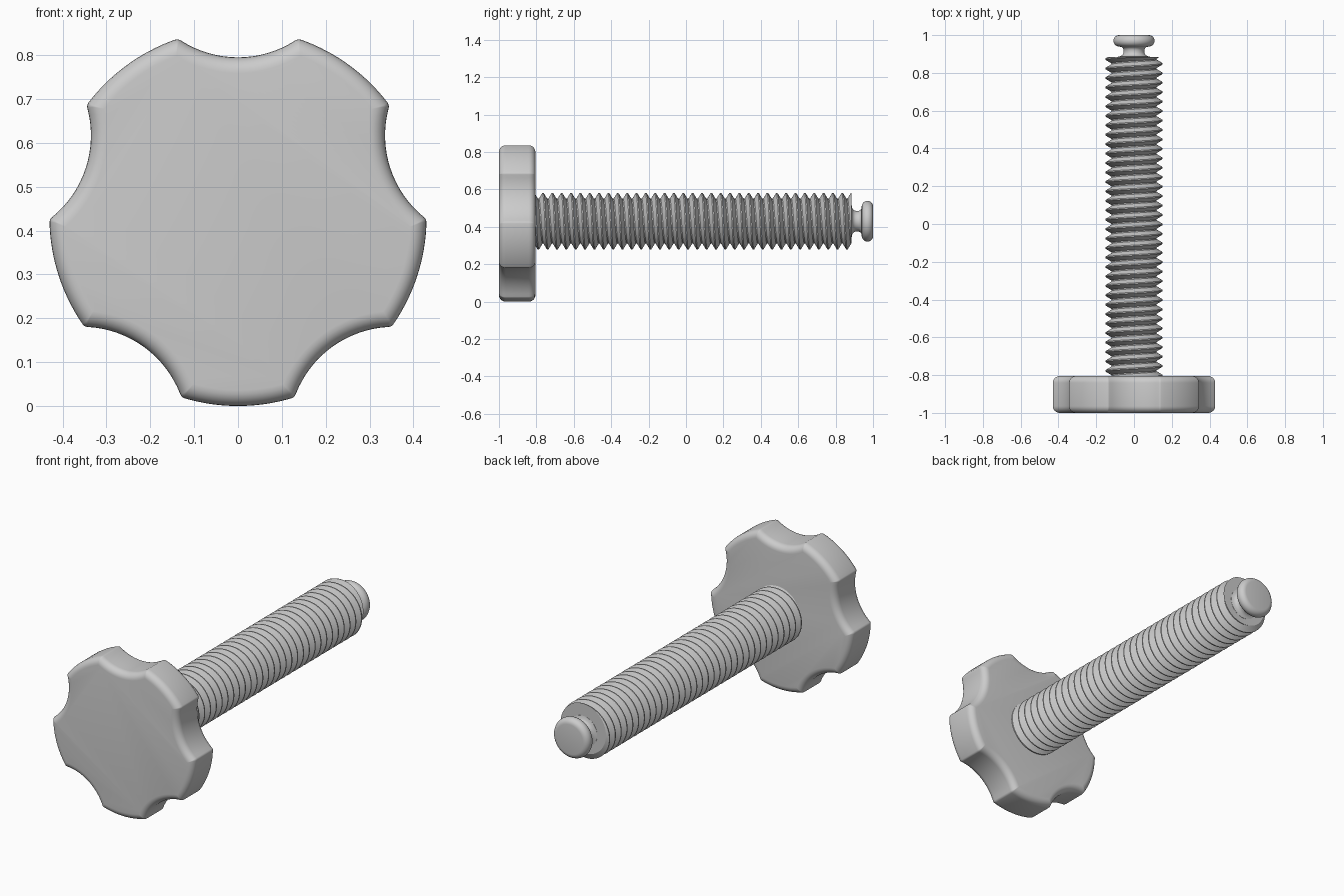
import bpy, bmesh, math

cube = bpy.data.objects.get("Cube")
if cube:
    bpy.data.objects.remove(cube, do_unlink=True)

AXIS_Z = 0.43
TAU = math.tau

grey = bpy.data.materials.new("plain grey")
grey.use_nodes = True
grey.diffuse_color = (0.6, 0.6, 0.6, 1)
grey.node_tree.nodes["Principled BSDF"].inputs["Base Color"].default_value = (0.6, 0.6, 0.6, 1)


def polar(r, a, y):
    return (r * math.cos(a), y, AXIS_Z + r * math.sin(a))


def skin(name, rings, closed=True, angle=35):
    """Bridge equal-length rings of points, close the open ends, shade smooth."""
    bm = bmesh.new()
    rows = [[bm.verts.new(p) for p in ring] for ring in rings]
    n = len(rows[0])
    for a, b in zip(rows, rows[1:]):
        for j in range(n if closed else n - 1):
            k = (j + 1) % n
            bm.faces.new((a[j], a[k], b[k], b[j]))
    bmesh.ops.remove_doubles(bm, verts=bm.verts, dist=1e-5)
    bmesh.ops.holes_fill(bm, edges=[e for e in bm.edges if e.is_boundary], sides=0)
    bmesh.ops.recalc_face_normals(bm, faces=bm.faces)
    mesh = bpy.data.meshes.new(name)
    bm.to_mesh(mesh)
    bm.free()
    mesh.materials.append(grey)
    obj = bpy.data.objects.new(name, mesh)
    bpy.context.collection.objects.link(obj)
    bpy.ops.object.select_all(action='DESELECT')
    obj.select_set(True)
    bpy.context.view_layer.objects.active = obj
    bpy.ops.object.shade_smooth_by_angle(angle=math.radians(angle))
    return obj


# Knob: five-lobed outline, inset by d for the rounded rims
def knob_outline(d, y, radius=0.43, scallop=0.24, centre=0.605, fillet=0.016):
    f = max(fillet - d, 0.003)
    R, s = radius - d, scallop + d
    # fillet circle lies inside the lobe and touches the scallop
    q = R - f
    t = math.acos((q * q + centre ** 2 - (s + f) ** 2) / (2 * q * centre))
    fx, fy = q * math.cos(t), q * math.sin(t)
    a = math.atan2(fy, fx - centre)
    half = []
    for i in range(9):                       # scallop, from its middle outward
        b = math.pi + (a - math.pi) * i / 8
        half.append((centre + s * math.cos(b), s * math.sin(b)))
    for i in range(1, 6):                    # rounded corner
        b = a - math.pi + (t - a + math.pi) * i / 5
        half.append((fx + f * math.cos(b), fy + f * math.sin(b)))
    for i in range(1, 9):                    # lobe, to its middle
        b = t + (math.pi / 5 - t) * i / 8
        half.append((R * math.cos(b), R * math.sin(b)))
    sector = [(u, -v) for u, v in half[-2:0:-1]] + half
    ring = []
    for k in range(5):
        for u, v in sector:
            ring.append(polar(math.hypot(u, v), math.atan2(v, u) + math.pi / 2 + k * TAU / 5, y))
    return ring


FRONT, BACK, RIM, STEPS = -1.0, -0.805, 0.036, 6
rim = [(RIM * (1 - math.sin(i / STEPS * math.pi / 2)),
        RIM * (1 - math.cos(i / STEPS * math.pi / 2))) for i in range(STEPS + 1)]
rings = [knob_outline(d, FRONT + h) for d, h in rim]
rings += [knob_outline(d, BACK - h) for d, h in reversed(rim)]
skin("knob", rings)

# Threaded shaft: right-handed helical ridge, trimmed flat at both ends
PITCH, ROOT, CREST, START, END, SIDES = 0.05, 0.12, 0.152, -0.83, 0.885, 64
KNOTS = [(0, ROOT), (0.12, ROOT), (0.5, CREST), (0.62, CREST), (1, ROOT)]


def thread_radius(phase):
    phase %= 1
    for (p0, r0), (p1, r1) in zip(KNOTS, KNOTS[1:]):
        if phase <= p1:
            return r0 + (r1 - r0) * (phase - p0) / (p1 - p0)


rows = []
for turn in range(-2, math.ceil((END - START) / PITCH) + 2):
    for p, _ in KNOTS[:-1]:
        row = []
        for j in range(SIDES + 1):
            y = START + PITCH * (turn + p + j / SIDES)
            y = min(max(y, START), END)
            r = thread_radius((y - START) / PITCH - j / SIDES + 1e-9)
            row.append(polar(r, -(j % SIDES) * TAU / SIDES, y))
        rows.append(row)
skin("threaded_shaft", rows, closed=False, angle=30)

# Swivel tip: filleted neck and rounded button
profile = [(0.085, 0.875), (0.085, 0.886), (0.07, 0.889), (0.06, 0.896), (0.055, 0.907),
           (0.055, 0.922), (0.059, 0.932), (0.068, 0.938), (0.082, 0.939)]
for i in range(11):
    a = -math.pi / 2 + math.pi * i / 10
    profile.append((0.08 + 0.029 * math.cos(a), 0.97 + 0.03 * math.sin(a)))
skin("swivel_tip", [[polar(r, j * TAU / 48, y) for j in range(48)] for r, y in profile])
